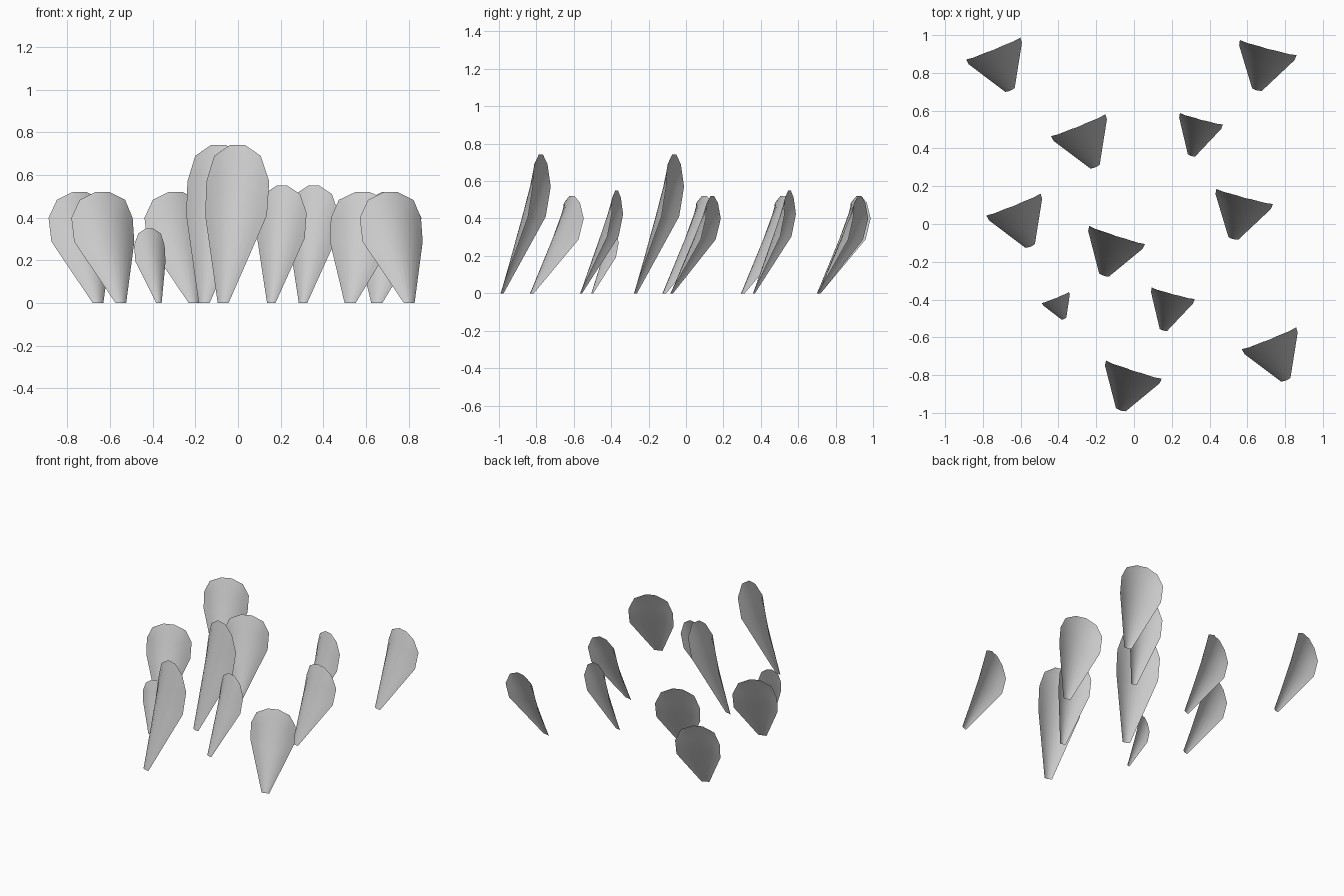
import bpy
from math import radians

if "Cube" in bpy.data.objects:
    bpy.data.objects.remove(bpy.data.objects["Cube"])

# Rows of one cupped petal: height, half width, centre lean, edge lean
ROWS = [(0.0, 0.027, 0.0, 0.004),
        (0.41, 0.152, 0.125, 0.200),
        (0.57, 0.155, 0.172, 0.227),
        (0.69, 0.115, 0.205, 0.222),
        (0.742, 0.036, 0.220, 0.222)]
COLS = 8


def petal_mesh(name, sx, sy, height):
    k = height / ROWS[-1][0]
    verts, faces = [], []
    for z, w, mid, edge in ROWS:
        for i in range(COLS + 1):
            t = 2 * i / COLS - 1
            verts.append((t * w * sx, (mid + (edge - mid) * t * t) * sy, z * k))
    n = COLS + 1
    for r in range(len(ROWS) - 1):
        for i in range(COLS):
            a = r * n + i
            faces.append((a, a + 1, a + n + 1, a + n))
    me = bpy.data.meshes.new(name)
    me.from_pydata(verts, [], faces)
    me.shade_smooth()
    return me


def place(me, turn, spots):
    for x, y in spots:
        ob = bpy.data.objects.new(me.name, me)
        ob.location = (x, y, 0)
        ob.rotation_euler.z = radians(turn)
        bpy.context.collection.objects.link(ob)


# Short wide petals, turned left and right
place(petal_mesh("wide_petal_left", 1.0, 1.06, 0.52), 22,
      [(-0.655, 0.706), (-0.205, 0.30), (-0.548, -0.12), (0.805, -0.828)])
place(petal_mesh("wide_petal_right", 1.0, 1.03, 0.52), -15,
      [(0.65, 0.708), (0.525, -0.08)])
# Medium narrow petals
place(petal_mesh("narrow_petal", 0.76, 0.90, 0.55), -15,
      [(0.155, -0.564), (0.304, 0.36)])
# Tall petals
place(petal_mesh("tall_petal", 1.0, 1.0, 0.742), -18,
      [(-0.071, -0.987), (-0.16, -0.274)])
# Small petal
place(petal_mesh("small_petal", 0.5, 0.54, 0.35), 22, [(-0.37, -0.503)])
